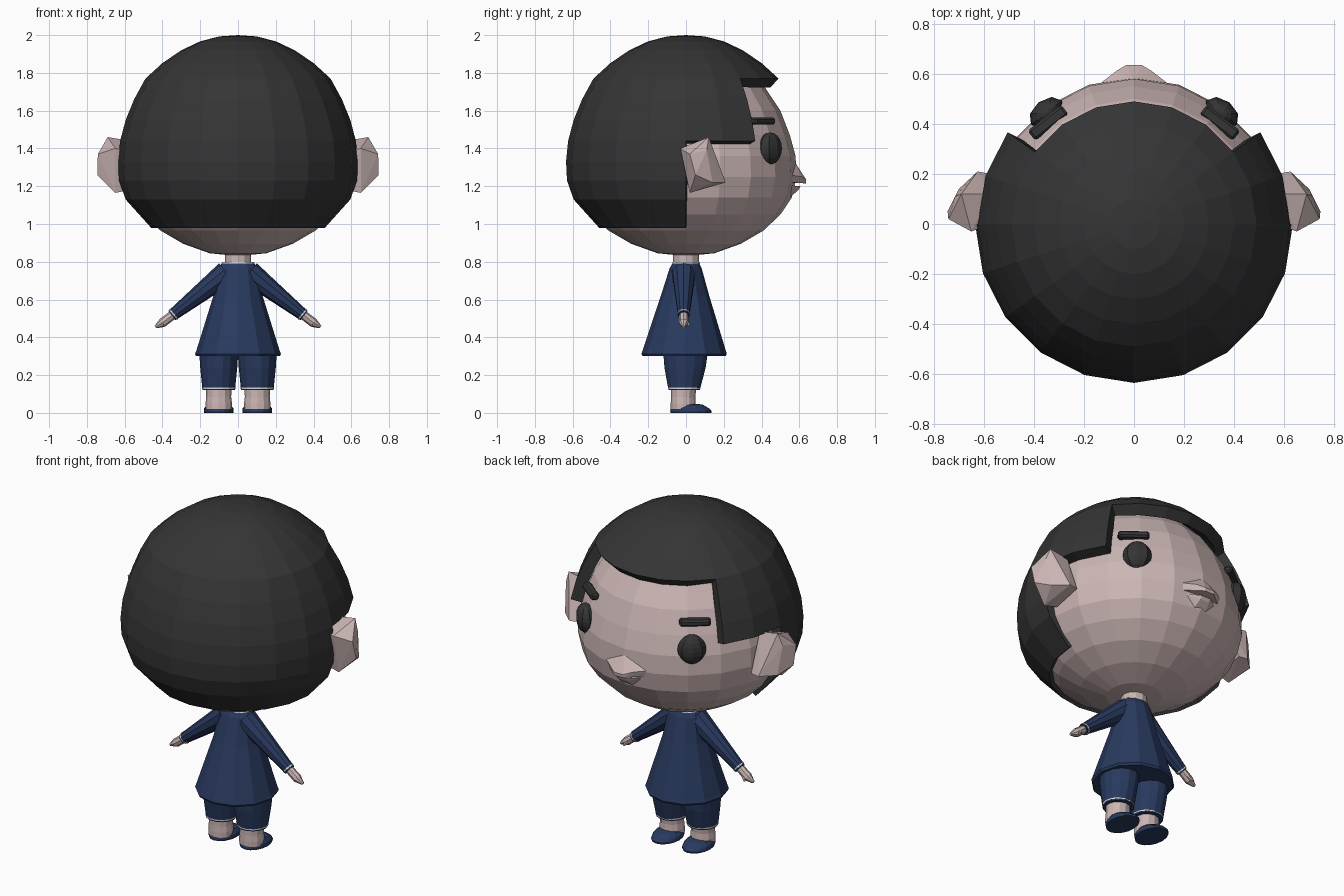
import bpy, bmesh, math
from mathutils import Vector, Matrix

if "Cube" in bpy.data.objects:
    bpy.data.objects.remove(bpy.data.objects["Cube"])


def mat(name, rgb):
    m = bpy.data.materials.new(name)
    m.diffuse_color = (*rgb, 1)
    m.use_nodes = True
    m.node_tree.nodes["Principled BSDF"].inputs["Base Color"].default_value = m.diffuse_color
    return m


SKIN = mat("skin", (0.60, 0.47, 0.46))
DARK = mat("dark", (0.035, 0.035, 0.035))
BLUE = mat("blue", (0.022, 0.042, 0.115))
TRIM = mat("trim", (0.7, 0.72, 0.75))


def finish(name, bm, material, recalc=True):
    bmesh.ops.remove_doubles(bm, verts=bm.verts, dist=1e-5)
    if recalc:
        bmesh.ops.recalc_face_normals(bm, faces=bm.faces)
    me = bpy.data.meshes.new(name)
    bm.to_mesh(me)
    bm.free()
    me.materials.append(material)
    ob = bpy.data.objects.new(name, me)
    bpy.context.collection.objects.link(ob)
    return ob


def lathe(name, rings, n, material, keep=None, cap=False):
    """rings, top to bottom: (rx, ry, z, cx, cy)"""
    bm = bmesh.new()
    rows = []
    for rx, ry, z, cx, cy in rings:
        rows.append([bm.verts.new((cx + rx * math.cos(2 * math.pi * k / n),
                                   cy + ry * math.sin(2 * math.pi * k / n), z)) for k in range(n)])
    for i in range(len(rows) - 1):
        for k in range(n):
            if keep is None or keep(rings[i + 1][2], k):
                j = (k + 1) % n
                bm.faces.new((rows[i][k], rows[i + 1][k], rows[i + 1][j], rows[i][j]))
    if cap:
        bm.faces.new(rows[0])
        bm.faces.new(rows[-1][::-1])
    loose = [v for v in bm.verts if not v.link_faces]
    bmesh.ops.delete(bm, geom=loose, context='VERTS')
    return finish(name, bm, material, recalc=keep is None)


def rnd(profile):
    return [(r, r, z, 0, 0) for r, z in profile]


def hull(name, pts, material):
    bm = bmesh.new()
    for p in pts:
        bm.verts.new(p)
    res = bmesh.ops.convex_hull(bm, input=bm.verts)
    junk = [v for v in bm.verts if not v.link_faces]
    bmesh.ops.delete(bm, geom=junk, context='VERTS')
    bmesh.ops.dissolve_limit(bm, angle_limit=0.02, verts=bm.verts, edges=bm.edges)
    return finish(name, bm, material)


def rod(name, a, b, r1, r2, n, material):
    a, b = Vector(a), Vector(b)
    d = b - a
    bm = bmesh.new()
    bmesh.ops.create_cone(bm, cap_ends=True, segments=n, radius1=r1, radius2=r2, depth=d.length,
                          matrix=Matrix.Translation((a + b) / 2) @ d.to_track_quat('Z', 'Y').to_matrix().to_4x4())
    return finish(name, bm, material)


# Head
lathe("head", rnd([(0, 1.92), (0.16, 1.90), (0.30, 1.84), (0.42, 1.72), (0.50, 1.60), (0.55, 1.47),
                   (0.58, 1.36), (0.585, 1.25), (0.56, 1.14), (0.50, 1.05), (0.41, 0.965),
                   (0.29, 0.895), (0.15, 0.845), (0, 0.83)]), 20, SKIN)


# Hair shell with a stepped opening for the face
def hair_keep(z, k):
    if 2 <= k <= 7:
        return z >= 1.765
    if k in (0, 1, 8, 9):
        return z >= 1.435
    return True


hair = lathe("hair", rnd([(0, 2.0), (0.10, 1.993), (0.20, 1.967), (0.30, 1.92), (0.40, 1.852),
                          (0.49, 1.77), (0.55, 1.66), (0.595, 1.55), (0.624, 1.44), (0.635, 1.33),
                          (0.63, 1.23), (0.595, 1.13), (0.46, 0.98)]), 20, DARK, hair_keep)
sol = hair.modifiers.new("thickness", 'SOLIDIFY')
sol.thickness = 0.065
sol.offset = -1

# Muzzle: a broad upper lip over a small lower lip
hull("upper_lip", [(0, 0.575, 1.33)] + [(s * x, y, z) for s in (-1, 1) for x, y, z in
     [(0.15, 0.55, 1.26), (0.12, 0.56, 1.22), (0.03, 0.636, 1.235), (0.07, 0.612, 1.25),
      (0.03, 0.634, 1.215), (0.08, 0.55, 1.30), (0.1, 0.53, 1.22)]], SKIN)
hull("lower_lip", [(s * x, y, z) for s in (-1, 1) for x, y, z in
     [(0.11, 0.55, 1.205), (0.03, 0.605, 1.20), (0.03, 0.595, 1.18), (0.04, 0.55, 1.14), (0.08, 0.52, 1.19)]], SKIN)

for s, side in ((-1, "left"), (1, "right")):
    # Ears: faceted, leaning back
    hull(f"ear_{side}", [(s * x, y, z) for x, y, z in
         [(0.57, 0.0, 1.38), (0.57, 0.03, 1.18), (0.57, 0.12, 1.44), (0.57, 0.20, 1.22),
          (0.65, -0.03, 1.40), (0.65, 0.02, 1.165), (0.69, 0.12, 1.46), (0.625, 0.21, 1.22),
          (0.742, 0.02, 1.37), (0.745, 0.05, 1.26), (0.715, 0.11, 1.39), (0.70, 0.14, 1.22)]], SKIN)

    # Eyes
    turn = Matrix.Rotation(-s * math.radians(38), 4, 'Z')
    bm = bmesh.new()
    bmesh.ops.create_uvsphere(bm, u_segments=8, v_segments=10, radius=1,
        matrix=Matrix.Translation((s * 0.35, 0.445, 1.4)) @ turn @ Matrix.Diagonal((0.078, 0.052, 0.085, 1)))
    finish(f"eye_{side}", bm, DARK)

    # Eyebrows
    bm = bmesh.new()
    bmesh.ops.create_cube(bm, size=1,
        matrix=Matrix.Translation((s * 0.343, 0.405, 1.545)) @ turn @ Matrix.Diagonal((0.17, 0.05, 0.038, 1)))
    bmesh.ops.bevel(bm, geom=bm.edges[:], offset=0.01, segments=1, affect='EDGES')
    finish(f"eyebrow_{side}", bm, DARK)

    # Sleeve, cuff trim, hand and thumb
    y = -0.012
    rod(f"sleeve_{side}", (s * 0.06, y, 0.742), (s * 0.35, y, 0.515), 0.064, 0.031, 10, BLUE)
    rod(f"cuff_{side}", (s * 0.338, y, 0.524), (s * 0.344, y, 0.519), 0.0345, 0.034, 10, TRIM)
    rod(f"hand_{side}", (s * 0.345, y, 0.519), (s * 0.40, y, 0.477), 0.024, 0.025, 8, SKIN)
    rod(f"fingers_{side}", (s * 0.40, y, 0.477), (s * 0.437, y, 0.455), 0.025, 0.008, 8, SKIN)
    rod(f"thumb_{side}", (s * 0.375, 0.0, 0.49), (s * 0.40, 0.018, 0.462), 0.011, 0.006, 6, SKIN)

    # Trouser leg, hem trim, ankle
    cx = s * 0.102
    lathe(f"trouser_{side}", [(0.104, 0.122, 0.33, cx, -0.002), (0.098, 0.112, 0.24, cx, -0.005),
                              (0.086, 0.085, 0.12, cx, -0.01)], 14, BLUE, cap=True)
    lathe(f"hem_trim_{side}", [(0.089, 0.088, 0.134, cx, -0.01), (0.0885, 0.0875, 0.127, cx, -0.01)],
          14, TRIM, cap=True)
    lathe(f"ankle_{side}", [(0.068, 0.068, 0.14, cx, -0.012), (0.066, 0.064, 0.085, cx, -0.015),
                            (0.07, 0.066, 0.05, cx, -0.015), (0.07, 0.066, 0.02, cx, -0.015)], 12, SKIN, cap=True)

    # Slipper, high at the heel and low at the toe
    lathe(f"slipper_{side}", [(0.03, 0.04, 0.048, cx, 0.02), (0.062, 0.078, 0.043, cx, 0.012),
                              (0.077, 0.10, 0.025, cx, 0.02), (0.079, 0.11, 0.01, cx, 0.026),
                              (0.077, 0.108, 0.0, cx, 0.026)], 16, BLUE, cap=True)

# Neck, tunic and collar
lathe("neck", rnd([(0.07, 0.86), (0.07, 0.77)]), 12, SKIN, cap=True)
lathe("tunic", [(0.08, 0.066, 0.80, 0, 0), (0.104, 0.085, 0.765, 0, -0.002), (0.13, 0.128, 0.62, 0, -0.005),
                (0.222, 0.222, 0.325, 0, -0.01), (0.228, 0.226, 0.312, 0, -0.01),
                (0.222, 0.22, 0.30, 0, -0.01)], 12, BLUE, cap=True)
lathe("collar_trim", [(0.083, 0.071, 0.800, 0, 0), (0.088, 0.074, 0.792, 0, 0)], 12, TRIM, cap=True)
